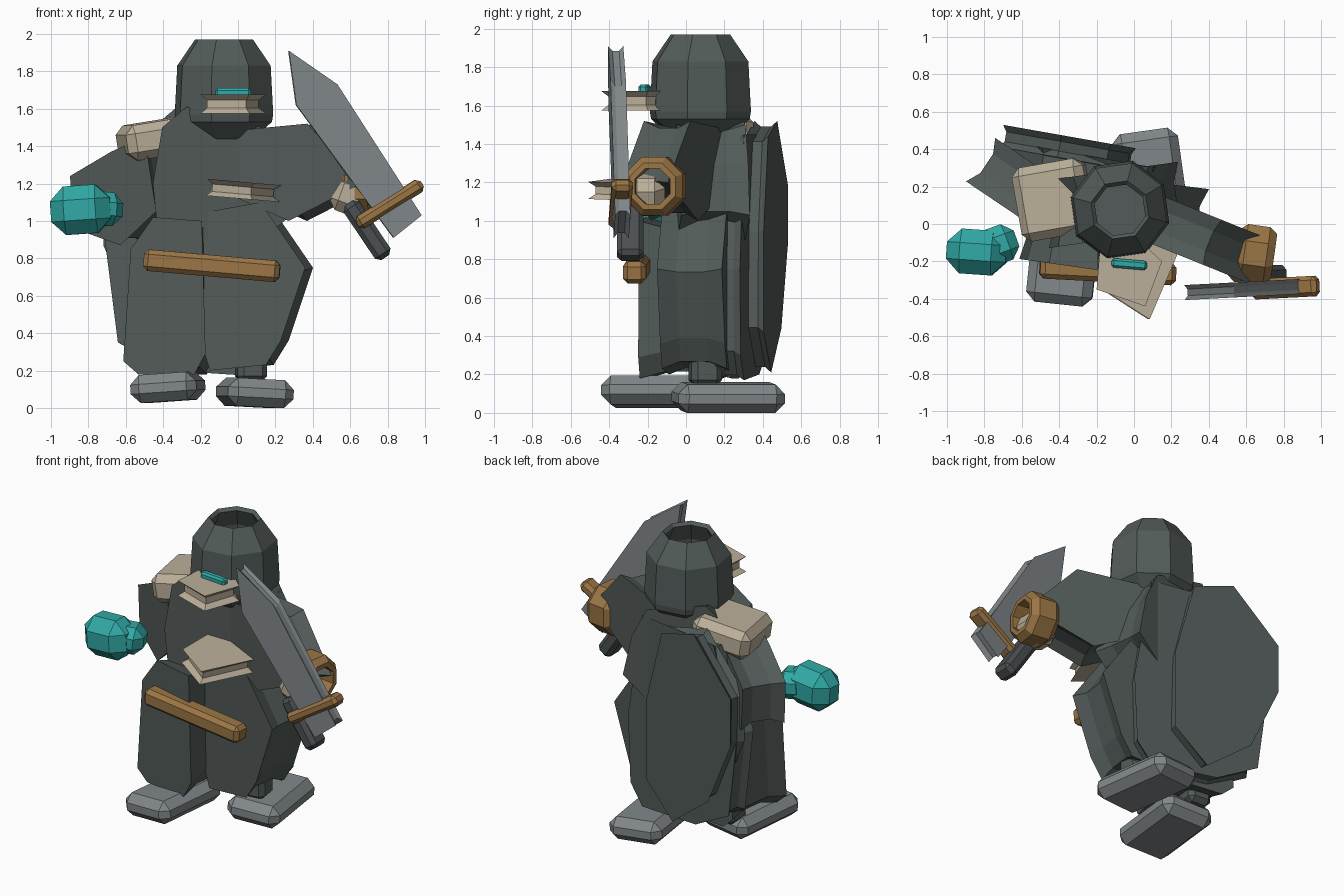
import bpy, bmesh
from math import cos, sin, pi, radians
from mathutils import Vector, Matrix

if "Cube" in bpy.data.objects:
    bpy.data.objects.remove(bpy.data.objects["Cube"])


def material(name, rgb):
    m = bpy.data.materials.new(name)
    m.diffuse_color = (*rgb, 1)
    m.use_nodes = True
    m.node_tree.nodes["Principled BSDF"].inputs["Base Color"].default_value = m.diffuse_color
    return m


CLOTH = material("dark_cloth", (0.085, 0.105, 0.10))
TEAL = material("teal", (0.03, 0.40, 0.38))
TAN = material("tan", (0.50, 0.43, 0.32))
BROWN = material("brown", (0.33, 0.18, 0.06))
STEEL = material("steel", (0.22, 0.245, 0.255))
GRIP = material("dark_steel", (0.07, 0.08, 0.085))


def add(name, bm, mat, loc=(0, 0, 0), rot=(0, 0, 0)):
    bmesh.ops.recalc_face_normals(bm, faces=bm.faces)
    me = bpy.data.meshes.new(name)
    bm.to_mesh(me)
    bm.free()
    me.materials.append(mat)
    ob = bpy.data.objects.new(name, me)
    bpy.context.collection.objects.link(ob)
    ob.location = loc
    ob.rotation_euler = [radians(a) for a in rot]
    return ob


def loft(rings, cap=True, closed=False):
    """Bridge equal-length vertex rings."""
    bm = bmesh.new()
    rs = [[bm.verts.new(p) for p in r] for r in rings]
    n = len(rs[0])
    pairs = list(zip(rs, rs[1:])) + ([(rs[-1], rs[0])] if closed else [])
    for a, b in pairs:
        for i in range(n):
            bm.faces.new((a[i], a[(i + 1) % n], b[(i + 1) % n], b[i]))
    if cap:
        bm.faces.new(rs[0])
        bm.faces.new(rs[-1])
    return bm


def plate(name, pts, y, thick, mat, yaw=0, flare=0.04, flat=False, rot=None):
    """Slab with flared rims; pts are front-view (x, z), or top-view (x, y) if flat."""
    c = sum((Vector(p) for p in pts), Vector((0, 0))) / len(pts)
    k = 1 if flat else 1 / cos(radians(yaw))
    loc_pts = [Vector(((p[0] - c.x) * k, p[1] - c.y)) for p in pts]
    rings = []
    for t, inset in ((-.5, 0), (-.22, flare), (.22, flare), (.5, 0)):
        ring = []
        for p in loc_pts:
            q = p * (1 - inset / max(p.length, 0.05))
            ring.append((q.x, q.y, t * thick) if flat else (q.x, t * thick, q.y))
        rings.append(ring)
    loc = (c.x, c.y, y) if flat else (c.x, y, c.y)
    return add(name, loft(rings), mat, loc, rot or (0, 0, yaw))


def block(name, loc, size, rot, bevel, mat):
    """Box with chamfered edges."""
    bm = bmesh.new()
    bmesh.ops.create_cube(bm, size=1, matrix=Matrix.Diagonal((*size, 1)))
    bmesh.ops.bevel(bm, geom=bm.edges[:], offset=bevel, segments=1, affect='EDGES')
    return add(name, bm, mat, loc, rot)


def circle(r, z, n=8, phase=pi / 8):
    return [(r * cos(2 * pi * i / n + phase), r * sin(2 * pi * i / n + phase), z) for i in range(n)]


# hood: faceted shell, open at the crown
hood = [(.13, 1.41), (.265, 1.53), (.272, 1.57), (.258, 1.83), (.16, 1.97), (.14, 1.95), (.2, 1.83), (.20, 1.6)]
add("hood", loft([circle(r, z) for r, z in hood]), CLOTH, (-.075, .075, 0), (0, 0, 8))

# face and chest plates, eye slit
plate("face_plate", [(-.2, -.35), (.06, -.44), (.15, -.2), (.02, -.08), (-.18, -.1)], 1.625, .1, TAN, flat=True)
plate("chest_plate", [(-.17, -.35), (.08, -.51), (.23, -.16), (.05, .02), (-.17, -.06)], 1.165, .09, TAN,
      flat=True, rot=(0, 5, 0))
block("eye_slit", (-.025, -.215, 1.685), (.19, .05, .05), (0, 0, -5), .012, TEAL)

# robe: torso, skirt panels
plate("torso", [(-.43, 1.5), (-.3, 1.61), (.1, 1.5), (.2, 1.3), (.26, 1.03), (.1, .9), (-.45, .9), (-.48, 1.2)],
      .1, .36, CLOTH, 8)
plate("right_skirt", [(-.3, 1.02), (.14, 1.1), (.38, .75), (.25, .36), (.17, .23), (-.13, .2), (-.25, .6)],
      .06, .34, CLOTH, -7)
plate("left_skirt", [(-.42, 1.02), (-.16, 1.0), (-.14, .29), (-.2, .18), (-.5, .18), (-.58, .25), (-.54, .85)],
      .02, .48, CLOTH, -8)
plate("back_skirt", [(-.5, 1.45), (.1, 1.45), (.22, .75), (.2, .3), (.1, .17), (-.35, .2), (-.63, .35), (-.7, .9)],
      .285, .14, CLOTH, -10, .03)

# cape hanging at the back
plate("cape", [(-.4, 1.52), (-.13, 1.44), (0, .95), (0, .42), (-.22, .21), (-.52, .44),
               (-.71, .87), (-.71, 1.19)], .405, .12, CLOTH, -10, .03)

# sleeves
plate("right_sleeve", [(0, 1.48), (.42, 1.52), (.71, 1.2), (.32, 1.0), (.05, 1.12)], -.05, .26, CLOTH, -22)
plate("left_sleeve", [(-.42, 1.45), (-.6, 1.37), (-.82, 1.24), (-.8, .96), (-.55, .87), (-.36, 1.05)],
      .19, .28, CLOTH, -34)

# belt and shoulder pad
block("belt", (-.14, -.25, .76), (.73, .12, .115), (0, 5, -3), .025, BROWN)
block("shoulder_pad", (-.43, .13, 1.44), (.39, .4, .19), (0, -9, 10), .045, TAN)

# glowing fist
block("teal_fist", (-.84, -.15, 1.06), (.32, .24, .26), (0, -4, -4), .075, TEAL)
block("teal_wrist", (-.72, -.11, 1.065), (.19, .2, .18), (0, 5, 20), .055, TEAL)

# sword hand with octagonal cuff
cuff = [circle(r, z) for r, z in ((.165, -.06), (.165, .06), (.13, .1), (.1, .1), (.1, -.1), (.13, -.1))]
add("cuff", loft(cuff, cap=False, closed=True), BROWN, (.65, -.16, 1.18), (0, 90, -8))
block("sword_hand", (.6, -.21, 1.14), (.21, .2, .21), (0, 20, 0), .055, TAN)

# sword
plate("blade", [(.27, 1.91), (.53, 1.73), (.98, 1.03), (.83, .91), (.31, 1.62)], -.35, .08, STEEL, 3, .03)
block("guard", (.81, -.34, 1.09), (.41, .11, .075), (0, -32, 3), .022, BROWN)
block("grip", (.69, -.29, .95), (.35, .14, .1), (0, 56, 0), .025, GRIP)

# boots and ankles
for side, x, y, z, tilt, yaw in (("left", -.375, -.15, .11, -4, -6), ("right", .09, .22, .08, 3, 8)):
    block(side + "_boot", (x, y, z), (.355, .56, .15), (0, tilt, yaw), .05, STEEL)
    block(side + "_ankle", (x - .02, .1, .22), (.16, .16, .16), (0, 0, yaw), .03, CLOTH)
